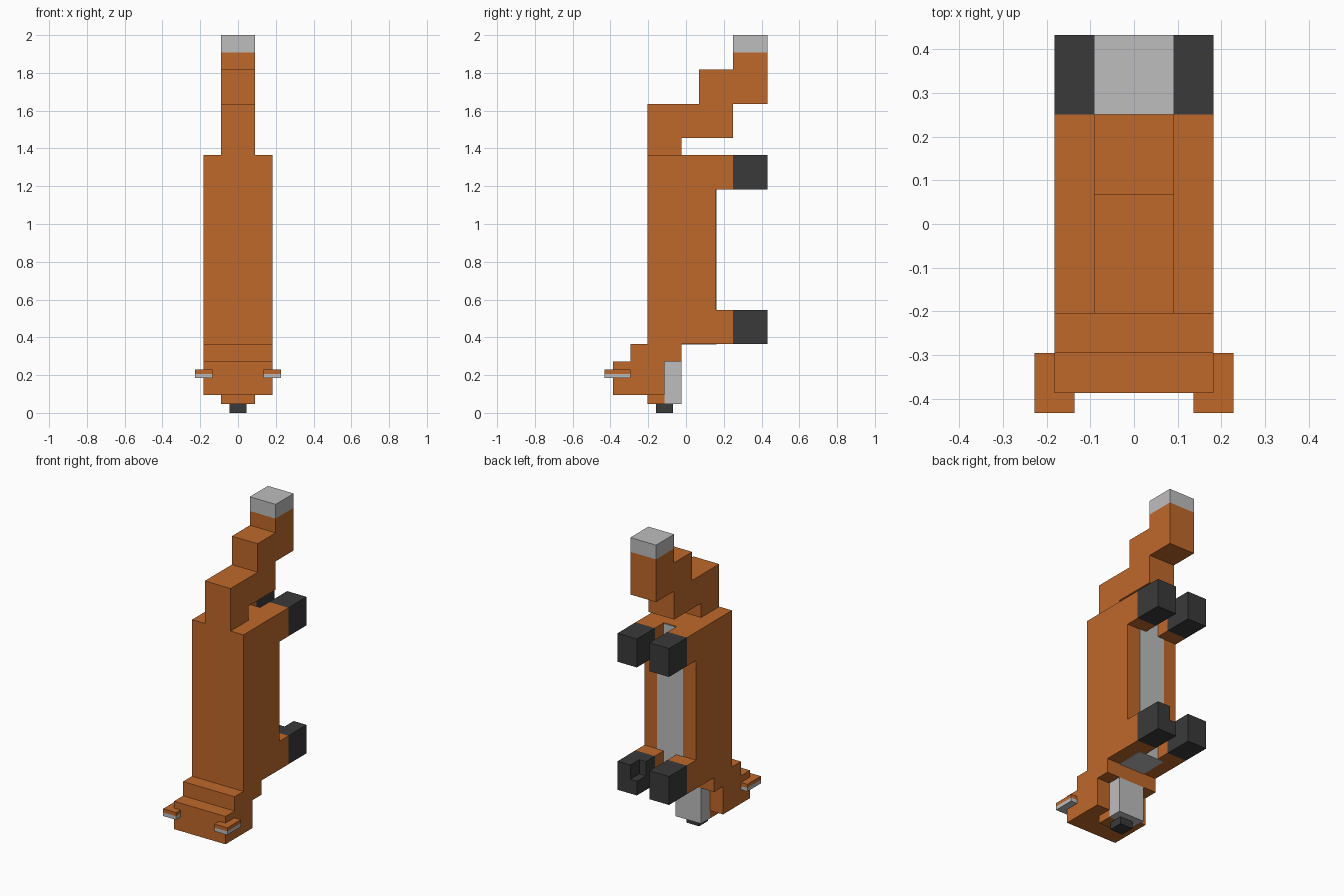
import bpy, bmesh

if "Cube" in bpy.data.objects:
    bpy.data.objects.remove(bpy.data.objects["Cube"])

def material(name, rgb):
    m = bpy.data.materials.new(name)
    m.diffuse_color = (*rgb, 1)
    m.use_nodes = True
    m.node_tree.nodes["Principled BSDF"].inputs["Base Color"].default_value = m.diffuse_color
    return m

orange = material("fur_orange", (0.52, 0.14, 0.024))
white = material("fur_pale_grey", (0.52, 0.51, 0.51))
black = material("paw_charcoal", (0.042, 0.042, 0.042))

def add_box(bm, x, y, z):
    vs = bmesh.ops.create_cube(bm, size=1)["verts"]
    for v in vs:
        for i, r in enumerate((x, y, z)):
            v.co[i] = r[1] if v.co[i] > 0 else r[0]

def part(name, mat, *boxes):
    """One object made of axis-aligned boxes given as x, y, z ranges."""
    bm = bmesh.new()
    for b in boxes:
        add_box(bm, *b)
    me = bpy.data.meshes.new(name)
    bm.to_mesh(me)
    bm.free()
    me.materials.append(mat)
    ob = bpy.data.objects.new(name, me)
    bpy.context.collection.objects.link(ob)
    return ob

def prism(name, mat, profile, half_width):
    """Side profile (y, z) extruded symmetrically along x."""
    bm = bmesh.new()
    f = bm.faces.new([bm.verts.new((-half_width, y, z)) for y, z in profile])
    ext = bmesh.ops.extrude_face_region(bm, geom=[f])["geom"]
    for v in ext:
        if isinstance(v, bmesh.types.BMVert):
            v.co.x = half_width
    bmesh.ops.recalc_face_normals(bm, faces=bm.faces)
    me = bpy.data.meshes.new(name)
    bm.to_mesh(me)
    bm.free()
    me.materials.append(mat)
    ob = bpy.data.objects.new(name, me)
    bpy.context.collection.objects.link(ob)

W, T = 0.182, 0.091   # wide and narrow half widths

# body, neck and head as one stepped side profile
prism("body_and_head", orange, [
    (-0.386, 0.095), (-0.114, 0.095), (-0.114, 0.273), (-0.023, 0.273),
    (-0.023, 0.364), (0.159, 0.364), (0.159, 1.364), (-0.205, 1.364),
    (-0.205, 0.364), (-0.295, 0.364), (-0.295, 0.273), (-0.386, 0.273)], W)

# pale belly strip, wrapping under the chest
part("belly", white, ((-T, T), (-0.023, 0.162), (0.361, 1.36)))

# snout, chin and nose
part("snout", orange, ((-T, T), (-0.205, -0.114), (0.046, 0.12)))
part("chin", white, ((-T, T), (-0.114, -0.023), (0.046, 0.273)))
part("nose", black, ((-0.045, 0.045), (-0.159, -0.068), (0, 0.046)))

# stepped tail with pale tip
prism("tail", orange, [
    (-0.205, 1.364), (-0.023, 1.364), (-0.023, 1.455), (0.25, 1.455),
    (0.25, 1.636), (0.432, 1.636), (0.432, 1.909), (0.25, 1.909),
    (0.25, 1.818), (0.068, 1.818), (0.068, 1.636), (-0.205, 1.636)], T)
part("tail_tip", white, ((-T, T), (0.25, 0.432), (1.909, 2.0)))

for s, side in ((-1, "left"), (1, "right")):
    def mx(a, b):
        return tuple(sorted((s * a, s * b)))
    # ears
    part(side + "_ear", orange, (mx(0.136, 0.227), (-0.432, -0.295), (0.207, 0.23)))
    part(side + "_ear_inner", white, (mx(0.136, 0.227), (-0.432, -0.295), (0.184, 0.207)))
    # legs and paws
    for z0, end in ((0.364, "front"), (1.182, "rear")):
        z = (z0, z0 + 0.182)
        leg = mx(0.045, W)
        part(f"{end}_{side}_leg", orange, (leg, (0.159, 0.25), z))
        if s > 0 and end == "front":
            # this paw has a notched inner corner
            part(f"{end}_{side}_paw", black,
                 (leg, (0.25, 0.432), (z0, z0 + 0.091)),
                 (leg, (0.25, 0.341), (z0 + 0.091, z[1])),
                 (mx(0.091, W), (0.341, 0.432), (z0 + 0.091, z[1])))
        else:
            part(f"{end}_{side}_paw", black, (leg, (0.25, 0.432), z))
